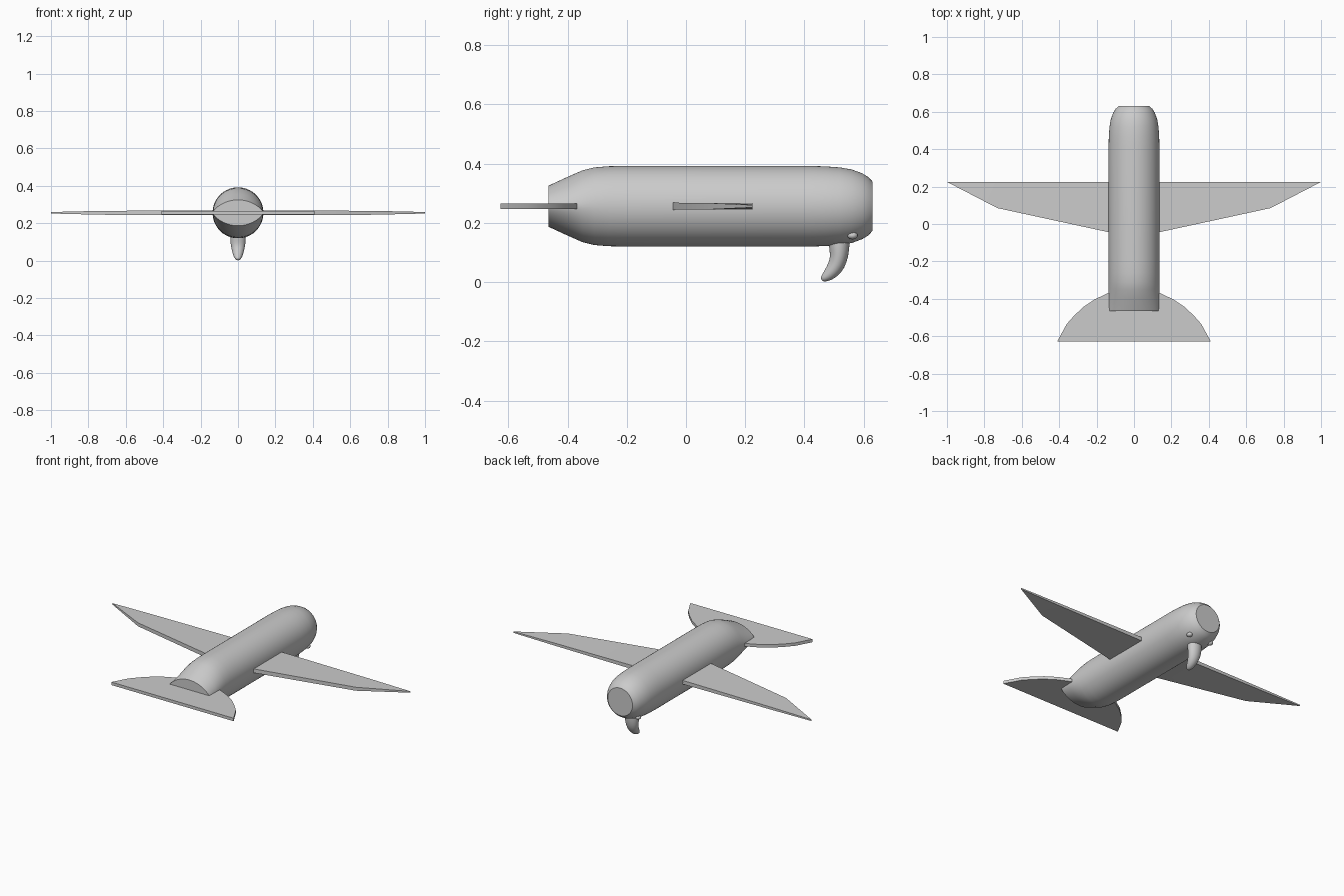
import bpy, bmesh, math
from mathutils import Vector

if "Cube" in bpy.data.objects:
    bpy.data.objects.remove(bpy.data.objects["Cube"])

ZC = 0.256


def finish(name, bm, angle=35):
    bmesh.ops.recalc_face_normals(bm, faces=bm.faces)
    me = bpy.data.meshes.new(name)
    bm.to_mesh(me)
    bm.free()
    ob = bpy.data.objects.new(name, me)
    bpy.context.collection.objects.link(ob)
    bpy.ops.object.select_all(action='DESELECT')
    ob.select_set(True)
    bpy.context.view_layer.objects.active = ob
    bpy.ops.object.shade_smooth_by_angle(angle=math.radians(angle))
    return ob


def loft(name, rings):
    """Skin a list of closed rings and cap both ends."""
    bm = bmesh.new()
    vr = [[bm.verts.new(p) for p in r] for r in rings]
    n = len(vr[0])
    for a, b in zip(vr, vr[1:]):
        for i in range(n):
            j = (i + 1) % n
            bm.faces.new((a[i], a[j], b[j], b[i]))
    bm.faces.new(vr[0])
    bm.faces.new(vr[-1])
    return finish(name, bm)


def plate(name, outline, thick):
    """Flat mirrored plate; outline is the +x half, thick(x) its half thickness."""
    full = outline + [(-x, y) for x, y in reversed(outline) if x > 0]
    bm = bmesh.new()
    top = [bm.verts.new((x, y, ZC + thick(abs(x)))) for x, y in full]
    bot = [bm.verts.new((x, y, ZC - thick(abs(x)))) for x, y in full]
    n = len(full)
    bm.faces.new(top)
    bm.faces.new(bot[::-1])
    for i in range(n):
        j = (i + 1) % n
        bm.faces.new((top[i], bot[i], bot[j], top[j]))
    return finish(name, bm, 20)


# Fuselage: (y, half width, half height, section exponent); tail flattens to a lens
N = 64
sections = [(-0.465, .136, .069, 1.5), (-0.40, .136, .099, 1.3), (-0.35, .136, .121, 1.12),
            (-0.31, .136, .131, 1.04), (-0.26, .136, .135, 1), (-0.20, .136, .136, 1),
            (0.42, .136, .136, 1), (0.47, .1345, .1345, 1), (0.52, .131, .131, 1),
            (0.56, .124, .124, 1), (0.595, .111, .111, 1), (0.615, .099, .099, 1),
            (0.63, .083, .083, 1)]
rings = []
for y, w, h, p in sections:
    ring = []
    for i in range(N):
        t = 2 * math.pi * i / N
        s = math.sin(t)
        ring.append((w * math.cos(t), y, ZC + h * math.copysign(abs(s) ** p, s)))
    rings.append(ring)
loft("fuselage", rings)

# Main wings, both sides in one plate per half so the taper stays planar
for side in (1, -1):
    bm = bmesh.new()
    pts = [(0.05, .225, .012), (0.73, .225, .0075), (1.0, .225, .004),
           (0.73, .085, .0105), (0.13, -.045, .012), (0.05, -.062, .012)]
    top = [bm.verts.new((side * x, y, ZC + t)) for x, y, t in pts]
    bot = [bm.verts.new((side * x, y, ZC - t)) for x, y, t in pts]
    for v in (top, bot):
        bm.faces.new((v[1], v[2], v[3]))
        bm.faces.new((v[0], v[1], v[3], v[4], v[5]))
    for i in range(6):
        j = (i + 1) % 6
        bm.faces.new((top[i], bot[i], bot[j], top[j]))
    finish("right_wing" if side > 0 else "left_wing", bm, 20)

# Fan-shaped tailplane
plate("tailplane", [(0, -.34), (.07, -.347), (.14, -.37), (.21, -.403), (.27, -.443),
                    (.32, -.49), (.36, -.535), (.41, -.627)], lambda x: 0.009)

# Curved beak-like hook under the nose: (y, z, radius in plane, half width x)
path = [(.516, .175, .038, .043), (.517, .128, .036, .0425), (.518, .09, .031, .040),
        (.510, .060, .029, .034), (.494, .036, .025, .028), (.477, .020, .019, .021),
        (.463, .011, .012, .014), (.457, .008, .005, .006)]
rings = []
for k, (y, z, r, w) in enumerate(path):
    a, b = path[max(k - 1, 0)], path[min(k + 1, len(path) - 1)]
    d = Vector((b[0] - a[0], b[1] - a[1])).normalized()
    rings.append([(w * math.cos(t), y - d.y * r * math.sin(t), z + d.x * r * math.sin(t))
                  for t in (2 * math.pi * i / 24 for i in range(24))])
hook = loft("hook", rings)
m = hook.modifiers.new("smooth", 'SUBSURF')
m.levels = m.render_levels = 1

# Small beads either side of the hook
for side in (1, -1):
    bpy.ops.mesh.primitive_uv_sphere_add(segments=20, ring_count=12, radius=0.016,
                                         location=(side * .073, .562, .157))
    bead = bpy.context.object
    bead.name = "right_bead" if side > 0 else "left_bead"
    bead.scale = (1, 1.1, .8)
    bpy.ops.object.shade_smooth_by_angle(angle=math.radians(60))
